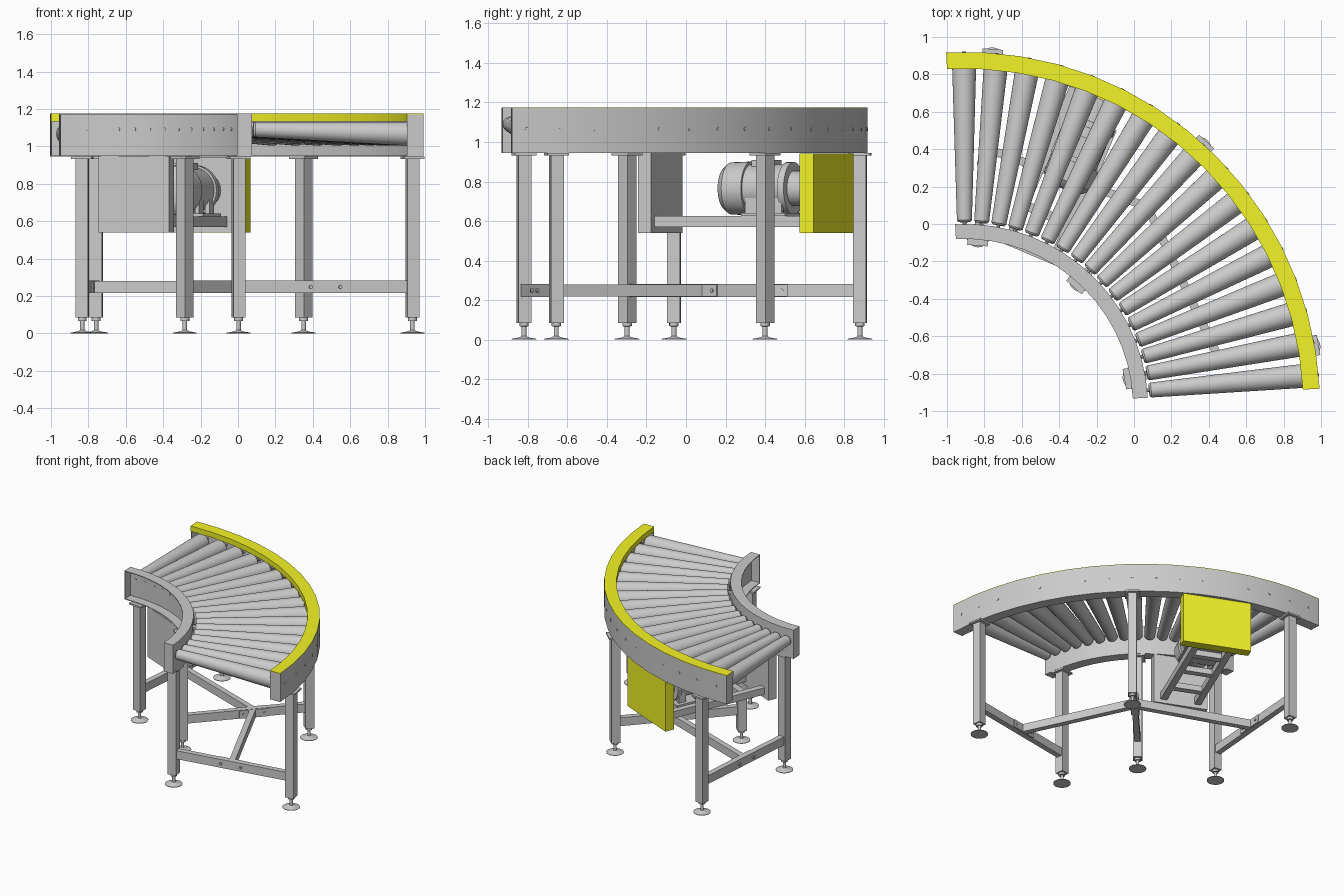
import bpy, bmesh
from math import radians, degrees, cos, sin, atan2, hypot
from mathutils import Vector, Matrix

if "Cube" in bpy.data.objects:
    bpy.data.objects.remove(bpy.data.objects["Cube"])

CX, CY = -0.905, -0.98            # centre of the curve
A0, A1, SEGS = 93, 3, 15          # arc start, end, facets

yellow = bpy.data.materials.new("yellow_paint")
yellow.diffuse_color = (0.9, 0.9, 0.02, 1)
yellow.use_nodes = True
yellow.node_tree.nodes["Principled BSDF"].inputs["Base Color"].default_value = yellow.diffuse_color


def finish(name, bm, ang=0.0, loc=(CX, CY, 0), mat=None, smooth=False):
    bmesh.ops.recalc_face_normals(bm, faces=bm.faces)
    me = bpy.data.meshes.new(name)
    bm.to_mesh(me)
    bm.free()
    ob = bpy.data.objects.new(name, me)
    bpy.context.collection.objects.link(ob)
    ob.location = loc
    ob.rotation_euler = (0, 0, radians(ang))
    if mat:
        me.materials.append(mat)
    if smooth:
        bpy.ops.object.select_all(action='DESELECT')
        ob.select_set(True)
        bpy.context.view_layer.objects.active = ob
        bpy.ops.object.shade_smooth_by_angle(angle=radians(35))
    return ob


def add_box(bm, r, t, z):
    """Box from (min, max) ranges: r radial, t tangential, z height."""
    m = Matrix.LocRotScale(Vector((sum(r) / 2, sum(t) / 2, sum(z) / 2)), None,
                           Vector((r[1] - r[0], t[1] - t[0], z[1] - z[0])))
    bmesh.ops.create_cube(bm, size=1, matrix=m)


def box(name, ang, r, t, z, **kw):
    bm = bmesh.new()
    add_box(bm, r, t, z)
    return finish(name, bm, ang, **kw)


def add_turned(bm, profile, p, q, n=24):
    """Turned shape along the axis p->q; profile = (distance along 0..1, radius)."""
    p, q = Vector(p), Vector(q)
    rot = (q - p).to_track_quat('Z', 'Y')
    rings = []
    for s, rad in profile:
        c = p.lerp(q, s)
        rings.append([bm.verts.new(c + rot @ Vector((rad * cos(radians(360 * i / n)),
                      rad * sin(radians(360 * i / n)), 0))) for i in range(n)])
    for a, b in zip(rings, rings[1:]):
        for i in range(n):
            bm.faces.new((a[i], a[(i + 1) % n], b[(i + 1) % n], b[i]))
    bm.faces.new(rings[0])
    bm.faces.new(rings[-1])


def arc_sweep(name, section, mat=None):
    bm = bmesh.new()
    rings = []
    for k in range(SEGS + 1):
        a = radians(A0 + (A1 - A0) * k / SEGS)
        rings.append([bm.verts.new((r * cos(a), r * sin(a), z)) for r, z in section])
    n = len(section)
    for a, b in zip(rings, rings[1:]):
        for i in range(n):
            bm.faces.new((a[i], a[(i + 1) % n], b[(i + 1) % n], b[i]))
    bm.faces.new(rings[0])
    bm.faces.new(rings[-1])
    return finish(name, bm, mat=mat, smooth=True)


def polar(ang, r):
    return Vector((CX + r * cos(radians(ang)), CY + r * sin(radians(ang))))


# side rails: inner channel open towards the centre, outer one open inwards
arc_sweep("inner_rail", [(0.90, 0.945), (0.98, 0.945), (0.98, 1.175), (0.90, 1.175),
                         (0.90, 1.169), (0.972, 1.169), (0.972, 0.951), (0.90, 0.951)])
arc_sweep("outer_rail", [(1.815, 0.945), (1.90, 0.945), (1.90, 1.171),
                         (1.892, 1.171), (1.892, 0.951), (1.815, 0.951)])
arc_sweep("outer_guard", [(1.81, 1.132), (1.815, 1.132), (1.815, 1.170), (1.90, 1.170),
                          (1.90, 1.175), (1.81, 1.175)], yellow)

# rail end plates
for end, ang, t in (("left", A0, (-0.006, 0)), ("front", A1, (0, 0.006))):
    box("inner_end_plate_" + end, ang, (0.90, 0.98), t, (0.945, 1.175))
    box("outer_end_plate_" + end, ang, (1.812, 1.90), t, (0.945, 1.171))

# tapered rollers with a level top and shafts ending in the rails
for i in range(17):
    bm = bmesh.new()
    p, q = (0.99, 0, 1.09), (1.825, 0, 1.067)
    add_turned(bm, [(0, 0.032), (0.012, 0.040), (0.99, 0.064), (1, 0.058)], p, q, 28)
    add_turned(bm, [(0, 0.010), (1, 0.010)], (0.968, 0, 1.0906), (1.901, 0, 1.065), 10)
    finish(f"roller_{i + 1}", bm, 90.1 - 5.3 * i, smooth=True)

# legs with head plates and levelling feet
LEG_ANGLES = (85.5, 47.7, 10)
for i, ang in enumerate(LEG_ANGLES):
    for side, r in (("inner", 0.922), ("outer", 1.866)):
        bm = bmesh.new()
        add_box(bm, (r - 0.033, r + 0.033), (-0.033, 0.033), (0.085, 0.935))
        add_box(bm, (r - 0.055, r + 0.055), (-0.055, 0.055), (0.932, 0.945))
        finish(f"{side}_leg_{i + 1}", bm, ang)
        bm = bmesh.new()
        foot = [(0, 0.064), (0.04, 0.064), (0.12, 0.025), (0.2, 0.012), (0.75, 0.012),
                (0.751, 0.024), (1, 0.024)]
        add_turned(bm, foot, (r, 0, 0), (r, 0, 0.09), 24)
        finish(f"{side}_foot_{i + 1}", bm, ang, smooth=True)
    box(f"cross_beam_{i + 1}", ang, (0.955, 1.833), (-0.022, 0.022), (0.215, 0.282))

# diagonal braces from the middle beam to the end beams, with bolted brackets
hub = polar(47.7, 1.45)
for i, (ang, s) in enumerate(((85.5, 1), (10, -1))):
    end = polar(ang, 1.39)
    d = end - hub
    half = d.length / 2 - 0.02
    mid = (hub + end) / 2
    box(f"brace_{i + 1}", degrees(atan2(d.y, d.x)), (-half, half), (-0.022, 0.022),
        (0.217, 0.28), loc=(mid.x, mid.y, 0))
    for name, a, r, side in (("end", ang, 1.39, -s), ("hub", 47.7, 1.45, s)):
        bm = bmesh.new()
        t = sorted((side * 0.022, side * 0.03))
        add_box(bm, (r - 0.11, r + 0.11), t, (0.217, 0.28))
        for dr in (-0.08, 0.08):
            add_turned(bm, [(0, 0.010), (1, 0.010)], (r + dr, -0.036, 0.248),
                       (r + dr, 0.036, 0.248), 8)
        finish(f"brace_bracket_{name}_{i + 1}", bm, a)

# drive unit housings under both rails
DA = 67
box("drive_cover", DA, (1.802, 1.876), (-0.26, 0.26), (0.54, 0.943), mat=yellow)
box("drive_cover_back_plate", DA, (1.798, 1.802), (-0.255, 0.255), (0.543, 0.943))
box("inner_drive_housing", DA, (0.887, 0.958), (-0.205, 0.205), (0.54, 0.945))

# ladder frame carrying the motor
bm = bmesh.new()
for t in (-0.13, 0.13):
    add_box(bm, (0.955, 1.80), (t - 0.025, t + 0.025), (0.57, 0.625))
for r in (1.12, 1.38, 1.62):
    add_box(bm, (r - 0.025, r + 0.025), (-0.105, 0.105), (0.575, 0.62))
finish("motor_support_frame", bm, DA)

# motor body with domed fan cover, collar and gear housing
T = -0.03
bm = bmesh.new()
add_turned(bm, [(0, 0.07), (0.03, 0.105), (0.09, 0.132), (0.30, 0.136), (0.301, 0.122),
                (0.68, 0.122), (0.681, 0.134), (0.75, 0.134), (0.751, 0.09), (1, 0.09)],
           (1.28, T, 0.765), (1.80, T, 0.765), 32)
finish("motor", bm, DA, smooth=True)
bm = bmesh.new()
add_box(bm, (1.44, 1.68), (T - 0.14, T + 0.14), (0.625, 0.64))
for t in (T - 0.1, T + 0.1):
    for r in (1.48, 1.62):
        add_box(bm, (r - 0.03, r + 0.03), (t - 0.012, t + 0.012), (0.635, 0.735))
finish("motor_feet", bm, DA)
box("motor_terminal_box", DA, (1.46, 1.58), (T - 0.05, T + 0.05), (0.86, 0.91))
